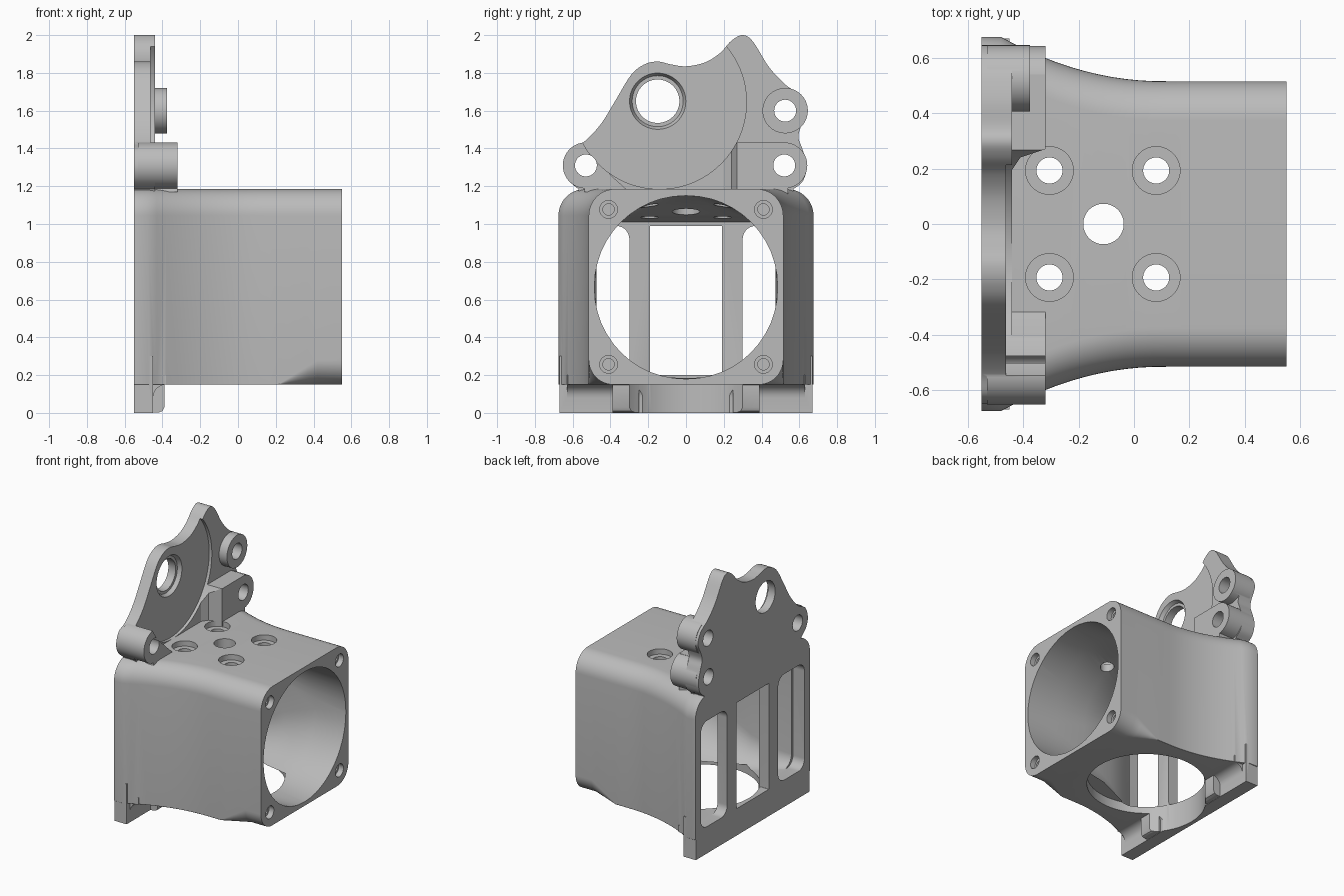
import bpy, bmesh, math
from mathutils import Vector

if "Cube" in bpy.data.objects:
    bpy.data.objects.remove(bpy.data.objects["Cube"])

grey = bpy.data.materials.new("cast_grey")
grey.use_nodes = True
grey.diffuse_color = (0.5, 0.5, 0.5, 1)
grey.node_tree.nodes["Principled BSDF"].inputs["Base Color"].default_value = grey.diffuse_color


def loft(name, rings):
    """Closed solid skinned through rings of equal point count."""
    bm = bmesh.new()
    rows = [[bm.verts.new(p) for p in ring] for ring in rings]
    for a, b in zip(rows, rows[1:]):
        for i in range(len(a)):
            bm.faces.new((a[i - 1], a[i], b[i], b[i - 1]))
    bm.faces.new(rows[0])
    bm.faces.new(rows[-1])
    bmesh.ops.recalc_face_normals(bm, faces=bm.faces)
    mesh = bpy.data.meshes.new(name)
    bm.to_mesh(mesh)
    bm.free()
    mesh.materials.append(grey)
    ob = bpy.data.objects.new(name, mesh)
    bpy.context.collection.objects.link(ob)
    return ob


def place(axis, p, level):
    q = list(p)
    q.insert("xyz".index(axis), level)
    return q


def prism(name, axis, pts, lo, hi):
    return loft(name, [[place(axis, p, v) for p in pts] for v in (lo, hi)])


def cylinder(name, axis, centre, r, lo, hi, r_end=None, n=64):
    rings = []
    for rad, level in ((r, lo), (r_end or r, hi)):
        rings.append([place(axis, (centre[0] + rad * math.cos(math.tau * i / n),
                                   centre[1] + rad * math.sin(math.tau * i / n)), level)
                      for i in range(n)])
    return loft(name, rings)


def rounded(y0, y1, z0, z1, top, bottom=None, n=12):
    """Rounded rectangle with separate top and bottom radii."""
    bottom = top if bottom is None else bottom
    pts = []
    corners = ((y1, z1, -1, -1, top), (y0, z1, 1, -1, top),
               (y0, z0, 1, 1, bottom), (y1, z0, -1, 1, bottom))
    for k, (y, z, sy, sz, r) in enumerate(corners):
        for i in range(n + 1):
            a = math.pi / 2 * (k + i / n)
            pts.append((y + sy * r + r * math.cos(a), z + sz * r + r * math.sin(a)))
    return pts


def combine(target, tool, operation="DIFFERENCE"):
    mod = target.modifiers.new("cut", "BOOLEAN")
    mod.operation, mod.solver, mod.object = operation, "EXACT", tool
    bpy.context.view_layer.objects.active = target
    bpy.ops.object.modifier_apply(modifier=mod.name)
    bpy.data.objects.remove(tool)


def smooth_path(pts, steps=6):
    """Curve passing through every point of an open path."""
    v = [Vector(p) for p in pts]
    v = [v[0]] + v + [v[-1]]
    out = []
    for a, b, c, d in zip(v, v[1:], v[2:], v[3:]):
        for i in range(steps):
            t = i / steps
            out.append((b * 2 + (c - a) * t + (a * 2 - b * 5 + c * 4 - d) * t * t
                        + (b * 3 - a - c * 3 + d) * t ** 3) / 2)
    return out + [v[-1]]


# Flared duct shell
def half_width(x):
    t = min(1, max(0, (0.1 - x) / 0.58))
    return 0.515 + 0.16 * t * t


stations = [-0.55, -0.48] + [-0.48 + 0.05 * i for i in range(1, 14)] + [0.22, 0.27, 0.32, 0.37, 0.42, 0.55]
shell = []
for x in stations:
    w = half_width(x)
    low = 0.004 + 0.126 * min(1, max(0, (x - 0.22) / 0.2))
    shell.append([(x, y, z) for y, z in rounded(-w, w, 0.15, 1.185, 0.14, low)])
body = loft("duct_body", shell)

# Foot rail, its fillet and two pads
combine(body, prism("foot", "y", [(-0.55, 0), (-0.45, 0), (-0.45, 0.3), (-0.55, 0.3)], -0.67, 0.67), "UNION")
fillet = [(-0.38 - 0.075 * math.sin(a), 0.08 + 0.075 * math.cos(a) - 0.005)
          for a in (math.pi / 12 * i for i in range(7))]
fillet = [(-0.38 - 0.07 * (1 - math.cos(math.pi / 12 * i)), 0.15 - 0.07 * math.sin(math.pi / 12 * i))
          for i in range(7)]
fillet = [(-0.45 + 0.07 * (1 - math.sin(math.pi / 12 * i)), 0.15 - 0.07 * (1 - math.cos(math.pi / 12 * i)))
          for i in range(7)]
combine(body, prism("fillet", "y", [(-0.38, 0.2)] + [(-0.38, 0.15)] + fillet[1:] + [(-0.5, 0.08), (-0.5, 0.2)],
                    -0.63, 0.63), "UNION")
for s in (-1, 1):
    pad = [(-0.5, 0.002), (-0.42, 0.002), (-0.4, 0.01), (-0.39, 0.03), (-0.39, 0.2), (-0.5, 0.2)]
    combine(body, prism("pad", "y", pad, *sorted((s * 0.25, s * 0.39))), "UNION")

# Round-to-square air passage
passage = []
for x, w, low, high, r in ((0.56, 0.485, 0.18, 1.15, 0.48), (0.3, 0.48, 0.185, 1.14, 0.44),
                           (0.05, 0.475, 0.195, 1.1, 0.34), (-0.2, 0.49, 0.2, 1.045, 0.2),
                           (-0.35, 0.54, 0.2, 1.03, 0.12), (-0.47, 0.6, 0.2, 1.01, 0.08)):
    passage.append([(x, y, z) for y, z in rounded(-w, w, low, high, r)])
combine(body, loft("passage", passage))

# Floor opening, then the windows in the back wall
combine(body, cylinder("floor_hole", "z", (-0.11, 0), 0.41, -0.1, 0.22, n=96))
combine(body, prism("window", "x", rounded(-0.19, 0.19, 0.2, 0.99, 0.004), -0.6, -0.44))
for s in (-1, 1):
    y0, y1 = sorted((s * 0.3, s * 0.61))
    combine(body, prism("side_window", "x", rounded(y0, y1, 0.2, 0.99, 0.07), -0.6, -0.455))

# Roof holes with counterbores
combine(body, cylinder("roof_hole", "z", (-0.11, 0), 0.073, 0.9, 1.3))
for x in (-0.305, 0.08):
    for s in (-1, 1):
        combine(body, cylinder("bolt_hole", "z", (x, s * 0.193), 0.047, 0.9, 1.3))
        combine(body, cylinder("counterbore", "z", (x, s * 0.193), 0.086, 1.145, 1.3))

# Corner screw holes
for s in (-1, 1):
    for z in (0.257, 1.077):
        combine(body, cylinder("screw_hole", "x", (s * 0.41, z), 0.03, 0.35, 0.6, n=32))
        combine(body, cylinder("screw_head", "x", (s * 0.41, z), 0.047, 0.51, 0.6, n=32))

# Upper mounting plate
outline = [(-0.57, 1.185), (-0.63, 1.24), (-0.65, 1.31), (-0.62, 1.39), (-0.54, 1.435), (-0.45, 1.53),
           (-0.37, 1.66), (-0.29, 1.79), (-0.22, 1.845), (-0.15, 1.86), (-0.08, 1.845), (0, 1.835),
           (0.1, 1.855), (0.18, 1.905), (0.24, 1.97), (0.3, 2), (0.355, 1.965), (0.44, 1.83),
           (0.53, 1.735), (0.61, 1.68), (0.645, 1.6), (0.61, 1.52), (0.595, 1.46), (0.615, 1.4),
           (0.64, 1.31), (0.62, 1.23), (0.57, 1.185)]
plate = prism("mount_plate", "x", smooth_path(outline) + [Vector((0.55, 1.1)), Vector((-0.55, 1.1))], -0.55, -0.44)

# Bosses and the ramped block beside the recess
lugs = (((-0.53, 1.31), 0.122, -0.32), ((0.52, 1.31), 0.122, -0.32), ((0.525, 1.6), 0.12, -0.375))
for centre, r, front in lugs:
    combine(plate, cylinder("lug", "x", centre, r, -0.53, front), "UNION")
ramp = [(-0.53, 0.11), (-0.46, 0.11), (-0.45, 0.18), (-0.41, 0.24), (-0.32, 0.27), (-0.32, 0.54), (-0.53, 0.54)]
combine(plate, prism("block", "z", ramp, 1.15, 1.432), "UNION")
combine(plate, prism("block", "x", [(-0.54, 1.17), (-0.3, 1.17), (-0.4, 1.26), (-0.5, 1.4)], -0.53, -0.32), "UNION")

# Round recess, main bore and bolt holes
combine(plate, cylinder("recess", "x", (-0.14, 1.645), 0.46, -0.462, -0.2, n=128))
combine(plate, cylinder("bore", "x", (-0.15, 1.65), 0.115, -0.7, -0.2))
combine(plate, cylinder("bore_step", "x", (-0.15, 1.65), 0.135, -0.49, -0.45, 0.155))
for centre, r, front in lugs:
    combine(plate, cylinder("lug_hole", "x", centre, 0.058, -0.7, -0.2, n=40))

for ob in (body, plate):
    bpy.ops.object.select_all(action="DESELECT")
    ob.select_set(True)
    bpy.context.view_layer.objects.active = ob
    bpy.ops.object.shade_smooth_by_angle(angle=math.radians(30))
